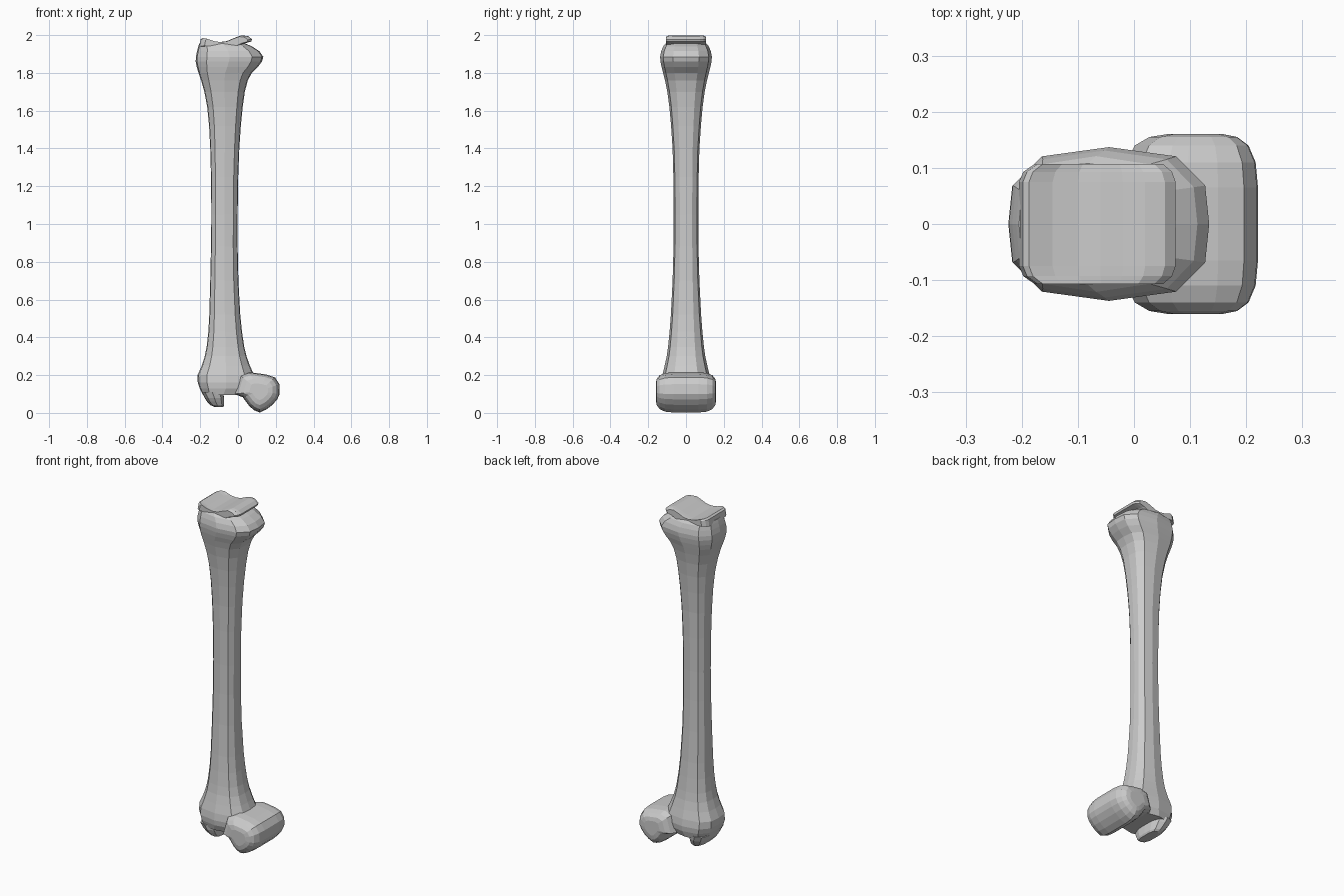
import bpy, bmesh

# Squarish 12-sided unit cross-section
QUARTER = [(1, 0), (.96, .5), (.67, .88)]
SECTION = (QUARTER + [(0, 1)] + [(-x, y) for x, y in reversed(QUARTER)]
           + [(-x, -y) for x, y in QUARTER[1:]] + [(0, -1)]
           + [(x, -y) for x, y in reversed(QUARTER[1:])])


def loft(name, rings):
    """Skin a list of equal-length rings and cap both ends."""
    bm = bmesh.new()
    rows = [[bm.verts.new(p) for p in r] for r in rings]
    n = len(rows[0])
    for a, b in zip(rows, rows[1:]):
        for i in range(n):
            j = (i + 1) % n
            bm.faces.new((a[i], a[j], b[j], b[i]))
    bm.faces.new(rows[0])
    bm.faces.new(rows[-1])
    bmesh.ops.recalc_face_normals(bm, faces=bm.faces)
    me = bpy.data.meshes.new(name)
    bm.to_mesh(me)
    bm.free()
    ob = bpy.data.objects.new(name, me)
    bpy.context.collection.objects.link(ob)
    return ob


def upright(name, stations):
    """Stations are (z, x_min, x_max, y_half)."""
    return loft(name, [[((a + b) / 2 + u * (b - a) / 2, v * h, z)
                        for u, v in SECTION] for z, a, b, h in stations])


def crosswise(name, profile, centre, steps):
    """Run an xz profile along y; steps are (y, scale), mirrored about y = 0."""
    cx, cz = centre
    full = [(-y, s) for y, s in reversed(steps)] + steps
    return loft(name, [[(cx + (x - cx) * s, y, cz + (z - cz) * s)
                        for x, z in profile] for y, s in full])


# Shaft with flared head and base
upright("bone_shaft", [
    (.095, -.185, .03, .115), (.13, -.203, .075, .127), (.16, -.213, .085, .13),
    (.20, -.214, .085, .125), (.25, -.192, .063, .113), (.30, -.176, .045, .102),
    (.35, -.166, .033, .095), (.43, -.157, .021, .087), (.52, -.152, .012, .080),
    (.70, -.147, .002, .071), (.88, -.143, -.002, .066), (1.05, -.141, -.002, .065),
    (1.25, -.143, .001, .067), (1.40, -.147, .007, .071), (1.52, -.153, .015, .079),
    (1.62, -.163, .025, .088), (1.70, -.178, .036, .099), (1.76, -.195, .052, .111),
    (1.80, -.209, .073, .121), (1.83, -.218, .104, .129), (1.86, -.224, .127, .135),
    (1.885, -.223, .134, .137), (1.915, -.217, .113, .131), (1.94, -.210, .075, .121),
    (1.955, -.205, .04, .108)])

# Saddle-shaped joint surface on top
crosswise("top_joint_plate", [
    (-.205, 1.94), (-.198, 1.978), (-.187, 1.985), (-.145, 1.97), (-.10, 1.963),
    (-.06, 1.968), (-.02, 1.985), (.02, 1.999), (.055, 1.994), (.074, 1.978),
    (.07, 1.966), (.03, 1.955), (.0, 1.94)],
    (-.05, 1.96), [(.075, 1), (.093, .95), (.107, .82)])

# Roller-shaped condyle at the bottom
crosswise("bottom_condyle", [
    (-.02, .10), (.025, .083), (.06, .036), (.085, .014), (.115, .002), (.15, .018),
    (.183, .043), (.208, .072), (.221, .10), (.219, .152), (.196, .188), (.15, .203),
    (.095, .211), (.06, .215), (.01, .20)],
    (.115, .115), [(.065, 1), (.11, .96), (.14, .84), (.155, .65), (.16, .42)])

# Small hooked lip on the other side of the base
upright("bottom_lip", [
    (.032, -.125, -.078, .07), (.042, -.148, -.073, .085), (.06, -.164, -.073, .097),
    (.08, -.177, -.073, .108), (.11, -.192, -.08, .117)])
